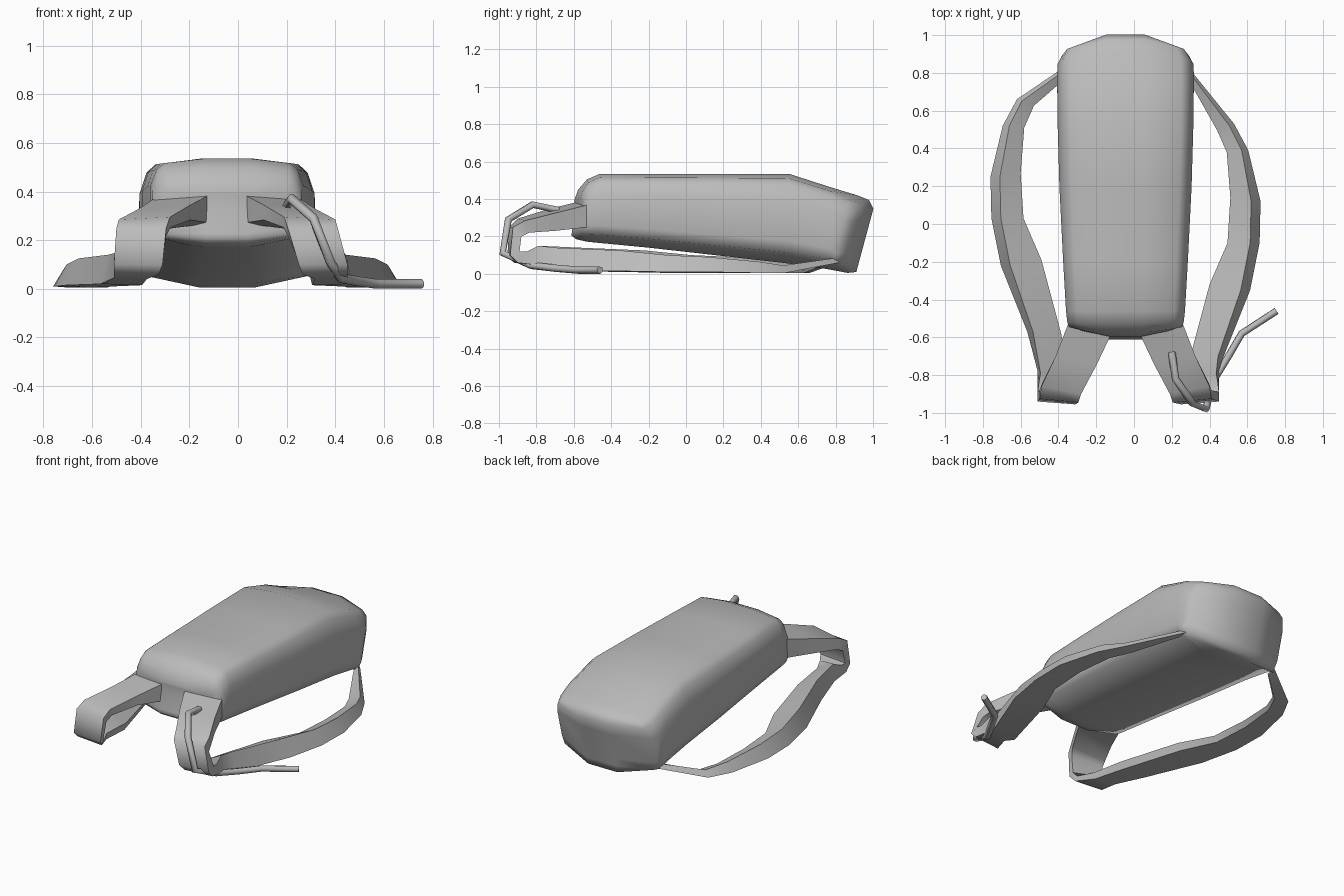
import bpy, bmesh
from mathutils import Vector

if "Cube" in bpy.data.objects:
    bpy.data.objects.remove(bpy.data.objects["Cube"], do_unlink=True)

MID = -0.045  # centre line of the pack

fabric = bpy.data.materials.new("grey_fabric")
fabric.use_nodes = True
grey = (0.5, 0.5, 0.5, 1)
fabric.diffuse_color = grey
fabric.node_tree.nodes["Principled BSDF"].inputs["Base Color"].default_value = grey


def finish(name, bm, angle):
    bmesh.ops.remove_doubles(bm, verts=bm.verts, dist=0.0005)
    bmesh.ops.recalc_face_normals(bm, faces=bm.faces)
    mesh = bpy.data.meshes.new(name)
    bm.to_mesh(mesh)
    bm.free()
    mesh.materials.append(fabric)
    obj = bpy.data.objects.new(name, mesh)
    bpy.context.collection.objects.link(obj)
    bpy.ops.object.select_all(action='DESELECT')
    obj.select_set(True)
    bpy.context.view_layer.objects.active = obj
    bpy.ops.object.shade_smooth_by_angle(angle=angle)


def bridge(bm, rings):
    for a, b in zip(rings, rings[1:]):
        for i in range(len(a)):
            j = (i + 1) % len(a)
            bm.faces.new((a[i], a[j], b[j], b[i]))


# Pack body: half outline (width share, height share), bottom to top
OUTLINE = [(.31, 0), (.95, .12), (1, .25), (1, .7), (.92, .88), (.82, .95), (.31, 1)]
# Stations: y, half width, bottom, top, bow of the end, lean of the end
STATIONS = [(-.6, .275, .205, .4, -.05, .12), (-.58, .298, .185, .45, -.035, .06),
            (-.53, .308, .172, .505, -.01, 0), (-.46, .315, .165, .535, 0, 0),
            (-.2, .33, .14, .535, 0, 0), (.2, .35, .095, .535, 0, 0),
            (.55, .36, .055, .535, 0, 0), (.79, .362, .025, .465, 0, .1),
            (.96, .36, .005, .42, .1, .25), (1.012, .335, .01, .395, .1, .27)]


def body_point(station, f, h):
    y, w, low, high, bow, lean = station
    z = low + (high - low) * h
    top_lean = 2 * lean if y > 0 else 0
    y -= bow * f * f + lean * max(.35 - z, 0) + top_lean * max(z - .35, 0)
    return (MID + w * f, y, z)


bm = bmesh.new()
loop = OUTLINE + [(-f, h) for f, h in reversed(OUTLINE)]
bridge(bm, [[bm.verts.new(body_point(s, f, h)) for f, h in loop] for s in STATIONS])
# Rounded end panels
for s in (STATIONS[0], STATIONS[-1]):
    rows = [[bm.verts.new(body_point(s, g, h)) for g in (-f, -.31, .31, f)]
            for f, h in OUTLINE]
    for low, high in zip(rows, rows[1:]):
        for i in range(3):
            unique = []
            for v in (low[i], low[i + 1], high[i + 1], high[i]):
                if all((v.co - u.co).length > .0005 for u in unique):
                    unique.append(v)
            bm.faces.new(unique)
finish("pack_body", bm, 1.35)

# Shoulder strap sections, from neck round to hip:
# outer edge outside the loop, inner edge outside, outer edge inside
STRAP = [((.3, -.52, .37), (.065, -.56, .39), (.3, -.52, .25)),
         ((.37, -.7, .325), (.15, -.74, .345), (.37, -.7, .23)),
         ((.445, -.86, .285), (.235, -.9, .295), (.44, -.84, .22)),
         ((.455, -.925, .25), (.25, -.945, .25), (.455, -.88, .2)),
         ((.465, -.94, .1), (.265, -.955, .1), (.465, -.89, .12)),
         ((.465, -.9, .06), (.28, -.92, .06), (.46, -.85, .12)),
         ((.465, -.78, .045), (.33, -.8, .04), (.45, -.79, .15)),
         ((.52, -.6, .02), (.35, -.62, .015), (.49, -.6, .14)),
         ((.66, -.25, .015), (.465, -.22, .01), (.61, -.25, .125)),
         ((.71, 0, .01), (.56, 0, .005), (.66, 0, .1)),
         ((.715, .22, .01), (.575, .24, .005), (.665, .22, .09)),
         ((.65, .49, .005), (.55, .48, .005), (.615, .49, .065)),
         ((.575, .63, .005), (.495, .6, .005), (.55, .62, .045)),
         ((.34, .82, .06), (.34, .76, .055), (.34, .8, .085))]


def strap(name, side, slide, splay):
    bm = bmesh.new()
    rings = []
    for k, row in enumerate(STRAP):
        outer, inner, lining = map(Vector, row)
        # The strap thins towards its inner edge
        share = 1 if k == 0 else .65 if k < 5 else .4
        corners = (outer, inner, inner + (lining - outer) * share, lining)
        # Loose webbing lies shifted along the pack, the fold splays outwards
        shift = Vector((splay if 3 < k < 7 else 0, slide if 6 < k < 13 else 0, 0))
        ring = [p + shift for p in corners]
        rings.append([bm.verts.new((MID + side * p.x, p.y, p.z)) for p in ring])
    bridge(bm, rings)
    bm.faces.new(rings[0])
    bm.faces.new(rings[-1])
    finish(name, bm, .9)


strap("left_strap", 1, -.1, .03)
strap("right_strap", -1, .03, 0)

# Drinking hose looped over the left strap
path = [(.2, -.68, .34), (.22, -.82, .37), (.31, -.95, .29), (.38, -.98, .11),
        (.42, -.83, .045), (.5, -.7, .03), (.57, -.58, .02), (.755, -.46, .02)]
curve = bpy.data.curves.new("drinking_hose", 'CURVE')
curve.dimensions = '3D'
curve.bevel_depth = .02
curve.bevel_resolution = 1
curve.use_fill_caps = True
spline = curve.splines.new('POLY')
spline.points.add(len(path) - 1)
for point, co in zip(spline.points, path):
    point.co = (*co, 1)
curve.materials.append(fabric)
hose = bpy.data.objects.new("drinking_hose", curve)
bpy.context.collection.objects.link(hose)
